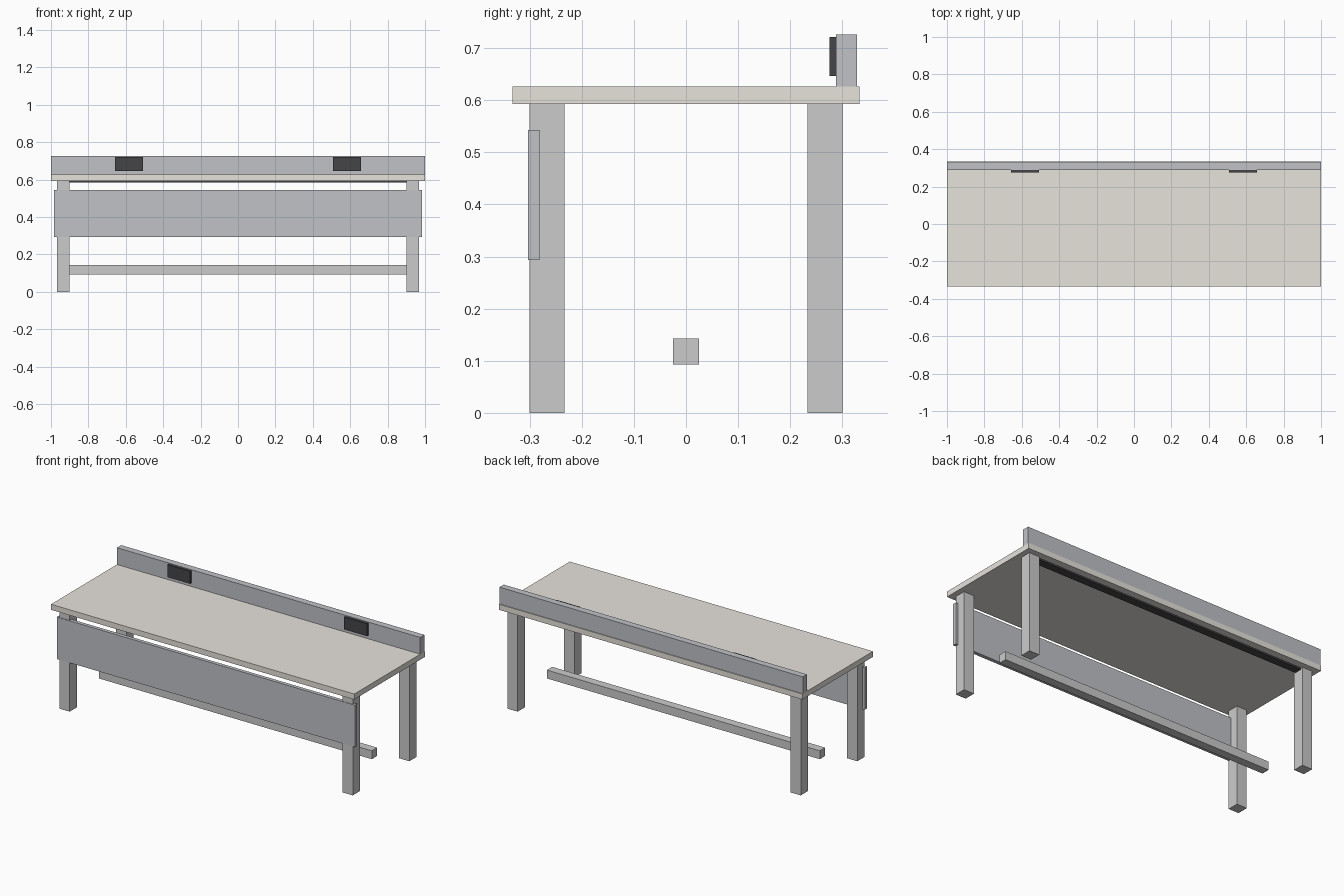
import bpy, bmesh
from mathutils import Vector

if "Cube" in bpy.data.objects:
    bpy.data.objects.remove(bpy.data.objects["Cube"])


def material(name, rgb):
    m = bpy.data.materials.new(name)
    m.diffuse_color = (*rgb, 1)
    m.use_nodes = True
    m.node_tree.nodes["Principled BSDF"].inputs["Base Color"].default_value = m.diffuse_color
    return m


def box(name, x, y, z, mat=None):
    """Box from (min, max) extents on each axis."""
    lo, hi = (Vector(c) for c in zip(x, y, z))
    bm = bmesh.new()
    bmesh.ops.create_cube(bm, size=1)
    for v in bm.verts:
        v.co = (lo + hi) / 2 + v.co * (hi - lo)
    mesh = bpy.data.meshes.new(name)
    bm.to_mesh(mesh)
    bm.free()
    ob = bpy.data.objects.new(name, mesh)
    bpy.context.collection.objects.link(ob)
    if mat:
        mesh.materials.append(mat)
    return ob


top_mat = material("warm_grey_top", (0.80, 0.77, 0.72))
panel_mat = material("blue_grey_panel", (0.53, 0.54, 0.57))
dark_mat = material("dark_plastic", (0.06, 0.06, 0.065))

# worktop
box("worktop", (-1, 1), (-0.333, 0.333), (0.593, 0.626), top_mat)

# four square legs
for side, sx in (("left", -1), ("right", 1)):
    for end, sy in (("front", -1), ("back", 1)):
        box(f"{end}_{side}_leg", sorted((sx * 0.9, sx * 0.967)),
            sorted((sy * 0.233, sy * 0.3)), (0, 0.593))

# low stretcher rail between the leg pairs
box("stretcher_rail", (-0.9, 0.9), (-0.025, 0.025), (0.093, 0.143))

# front modesty panel
box("modesty_panel", (-0.983, 0.983), (-0.303, -0.281), (0.293, 0.543), panel_mat)

# raised back upstand
box("back_upstand", (-1, 1), (0.288, 0.328), (0.626, 0.726), panel_mat)

# power sockets on the upstand
for side, sx in (("left", -1), ("right", 1)):
    box(f"{side}_socket_plate", (sx * 0.583 - 0.075, sx * 0.583 + 0.075),
        (0.275, 0.288), (0.647, 0.721), dark_mat)

# thin cable strip under the back of the worktop
box("cable_strip", (-0.9, 0.9), (0.243, 0.29), (0.584, 0.593), dark_mat)
